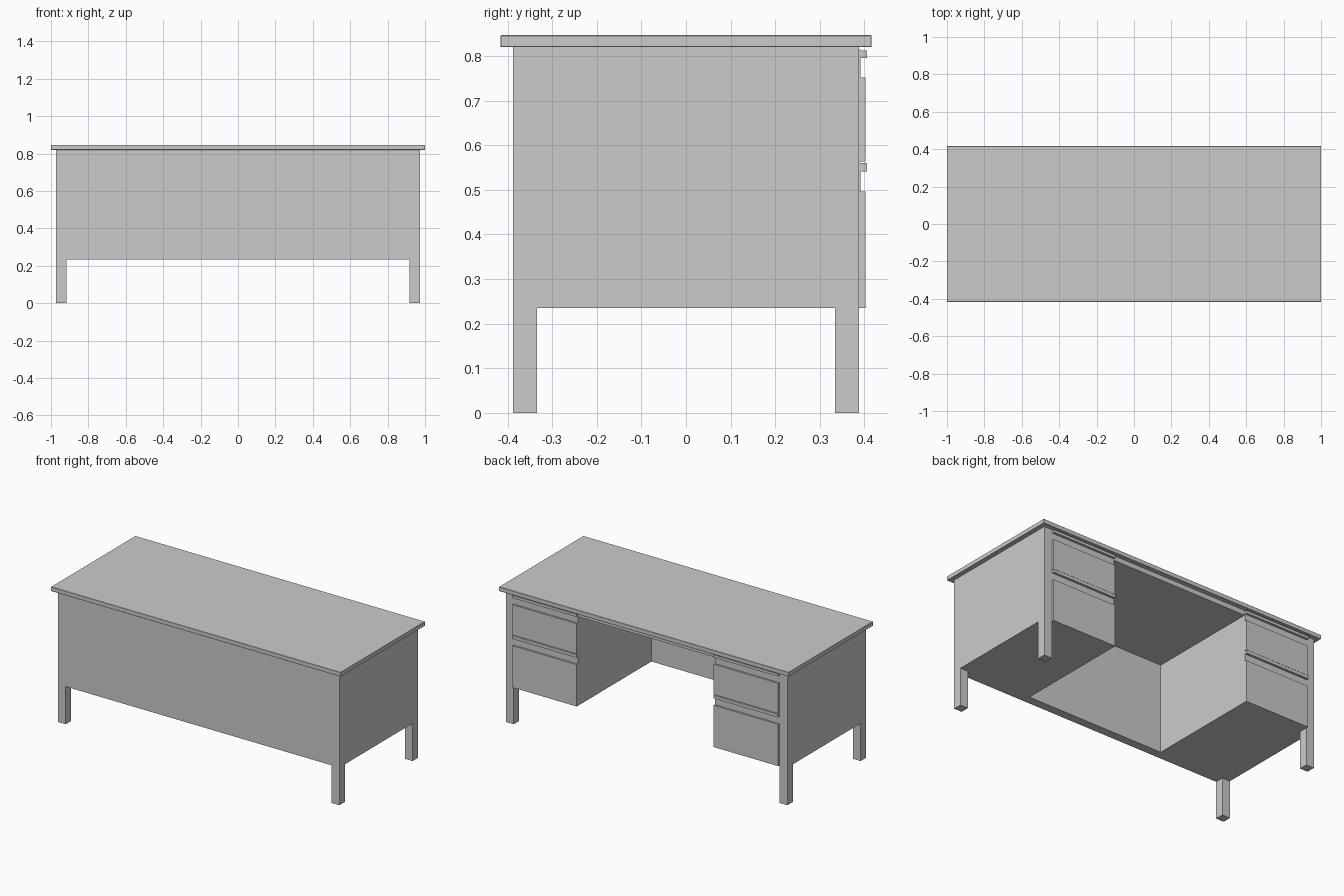
import bpy, bmesh
from mathutils import Vector

if "Cube" in bpy.data.objects:
    bpy.data.objects.remove(bpy.data.objects["Cube"])


def box(name, x, y, z, bevel=0.0):
    """Box given as (min, max) ranges on each axis."""
    bm = bmesh.new()
    bmesh.ops.create_cube(bm, size=1)
    for v in bm.verts:
        v.co = Vector([r[0] if c < 0 else r[1] for c, r in zip(v.co, (x, y, z))])
    if bevel:
        bmesh.ops.bevel(bm, geom=bm.edges[:], offset=bevel, segments=1, affect='EDGES')
    me = bpy.data.meshes.new(name)
    bm.to_mesh(me)
    bm.free()
    ob = bpy.data.objects.new(name, me)
    bpy.context.collection.objects.link(ob)
    return ob


W, D = 0.972, 0.388          # half width and half depth of the body
LEG = 0.054                  # leg thickness
LOW, CEIL, TOP = 0.235, 0.79, 0.82
KNEE = 0.473                 # half width of the kneehole

# Desktop
box("desktop", (-1, 1), (-0.416, 0.416), (TOP, 0.847), 0.0015)

# Body with both pedestals and front panel, kneehole cut from the back
body = box("body", (-W, W), (-D, D), (LOW, TOP))
cutter = box("kneehole_cutter", (-KNEE, KNEE), (-D + LEG, D + 0.1), (LOW - 0.1, CEIL))
cutter.hide_render = True
mod = body.modifiers.new("kneehole", 'BOOLEAN')
mod.operation = 'DIFFERENCE'
mod.solver = 'EXACT'
mod.object = cutter
bpy.context.view_layer.objects.active = body
bpy.ops.object.modifier_apply(modifier=mod.name)
bpy.data.objects.remove(cutter)


def side_range(s, a, b):
    return (a, b) if s > 0 else (-b, -a)


# (name, backing z, front z, handle z) for each drawer
drawers = [
    ("upper", (0.564, 0.815), (0.564, 0.752), (0.796, 0.813)),
    ("lower", (LOW, 0.561), (LOW, 0.496), (0.541, 0.560)),
]

for s, side in ((1, "right"), (-1, "left")):
    # Legs
    for t, end in ((-1, "front"), (1, "back")):
        box(f"{end}_{side}_leg", side_range(s, W - LEG, W),
            side_range(t, D - LEG, D), (0, LOW))
    # Drawers: thin backing, raised front, pull lip along the top
    x = side_range(s, KNEE, W - LEG)
    for name, back_z, front_z, pull_z in drawers:
        box(f"{name}_{side}_drawer_backing", x, (D, 0.391), back_z)
        box(f"{name}_{side}_drawer_front", x, (D, 0.402), front_z)
        box(f"{name}_{side}_drawer_handle", x, (D, 0.406), pull_z)
